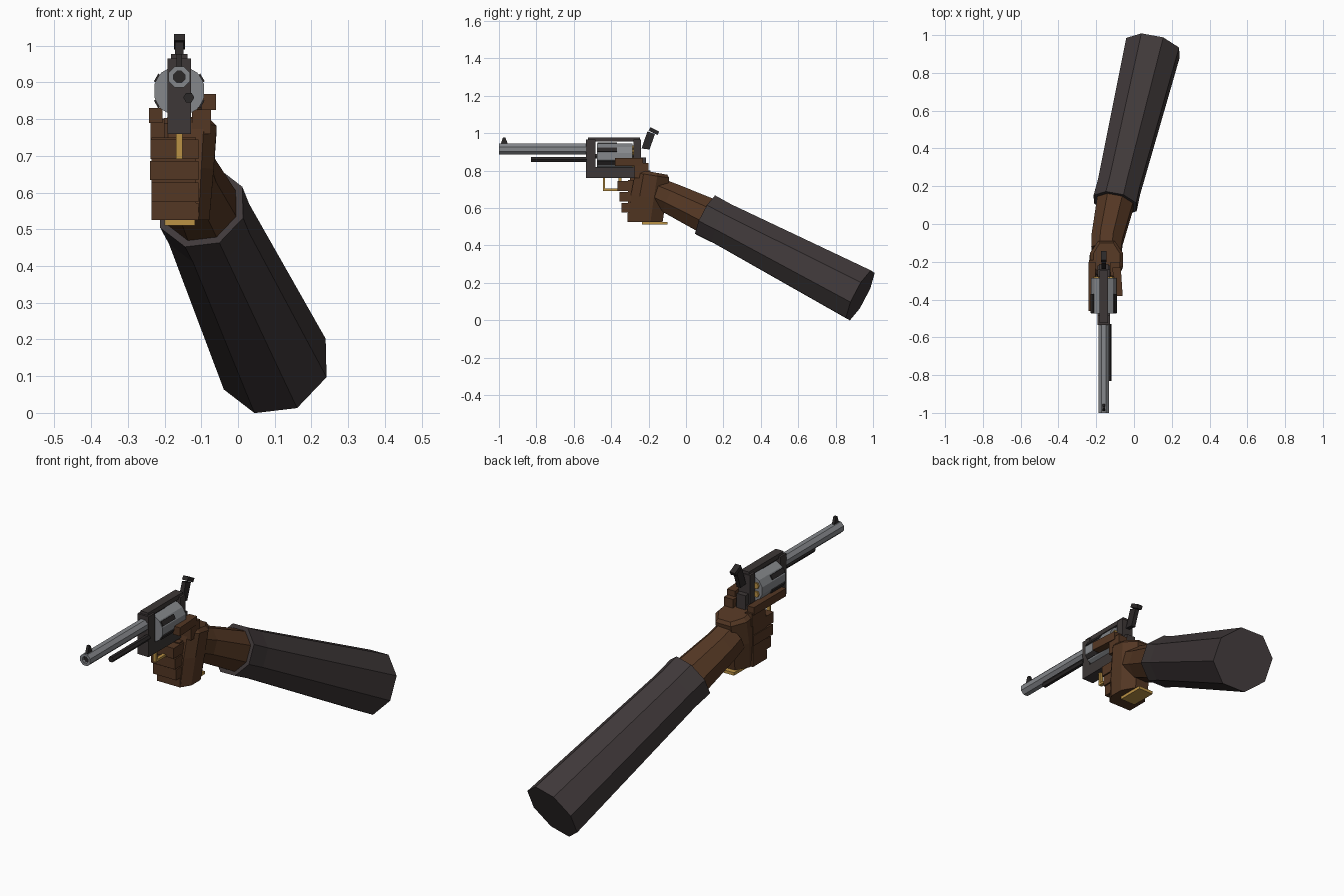
import bpy, bmesh, math
from mathutils import Vector, Matrix

if "Cube" in bpy.data.objects:
    bpy.data.objects.remove(bpy.data.objects["Cube"])

def material(name, rgb):
    m = bpy.data.materials.new(name)
    m.diffuse_color = (*rgb, 1)
    m.use_nodes = True
    m.node_tree.nodes["Principled BSDF"].inputs["Base Color"].default_value = m.diffuse_color
    return m

SKIN = material("brown skin", (0.088, 0.038, 0.017))
SLEEVE = material("charcoal sleeve", (0.050, 0.040, 0.041))
FRAME = material("dark frame metal", (0.047, 0.039, 0.038))
STEEL = material("grey steel", (0.235, 0.245, 0.26))
BLACK = material("black metal", (0.024, 0.021, 0.021))
BRASS = material("brass", (0.50, 0.29, 0.06))
CX = -0.16  # centre plane of the gun

def finish(name, bm, mat):
    bmesh.ops.recalc_face_normals(bm, faces=bm.faces)
    me = bpy.data.meshes.new(name)
    bm.to_mesh(me)
    bm.free()
    me.materials.append(mat)
    ob = bpy.data.objects.new(name, me)
    bpy.context.collection.objects.link(ob)
    return ob

def loft(name, rings, mat, closed=False):
    """Skin rings of points; cap the ends, or join last ring to first."""
    bm = bmesh.new()
    vs = [[bm.verts.new(p) for p in r] for r in rings]
    n = len(vs[0])
    pairs = list(zip(vs, vs[1:])) + ([(vs[-1], vs[0])] if closed else [])
    for a, b in pairs:
        for i in range(n):
            j = (i + 1) % n
            bm.faces.new((a[i], a[j], b[j], b[i]))
    if not closed:
        bm.faces.new(vs[0])
        bm.faces.new(vs[-1])
    return finish(name, bm, mat)

def box(name, x, y, z, mat):
    rings = [[(x[0], y[0], h), (x[1], y[0], h), (x[1], y[1], h), (x[0], y[1], h)] for h in z]
    return loft(name, rings, mat)

def ring_y(x, y, z, r, n, phase=0.0):
    return [(x + r * math.cos(phase + i * math.tau / n), y,
             z + r * math.sin(phase + i * math.tau / n)) for i in range(n)]

def rod(name, x, z, r, y0, y1, n, mat, phase=0.0):
    return loft(name, [ring_y(x, y, z, r, n, phase) for y in (y0, y1)], mat)

def side_profile(name, pts, half, mat):
    """Extrude a (y, z) outline across the gun's centre plane."""
    return loft(name, [[(CX + s * half, y, z) for y, z in pts] for s in (-1, 1)], mat)

# Barrel: hollow octagonal tube with a dark bore
BZ = 0.915
ph = math.pi / 8
loft("barrel", [ring_y(CX, -1.0, BZ, 0.031, 8, ph), ring_y(CX, -0.5, BZ, 0.031, 8, ph),
                ring_y(CX, -0.5, BZ, 0.017, 8, ph), ring_y(CX, -1.0, BZ, 0.017, 8, ph)], STEEL, True)
rod("bore", CX, BZ, 0.018, -0.985, -0.51, 8, BLACK, ph)
side_profile("front_sight", [(-0.992, 0.94), (-0.952, 0.94), (-0.966, 0.978), (-0.978, 0.978)], 0.007, BLACK)
rod("ejector_rod", -0.134, 0.859, 0.015, -0.83, -0.53, 6, BLACK)

# Frame around the cylinder window
W = (CX - 0.032, CX + 0.032)
box("frame_front", W, (-0.535, -0.485), (0.76, 0.965), FRAME)
box("frame_top_strap", (CX - 0.022, CX + 0.022), (-0.525, -0.245), (0.955, 0.978), FRAME)
box("frame_bottom", W, (-0.535, -0.22), (0.76, 0.818), FRAME)
box("frame_back", W, (-0.28, -0.24), (0.80, 0.965), FRAME)
box("frame_tang", (CX - 0.025, CX + 0.025), (-0.245, -0.213), (0.78, 0.87), FRAME)

# Cylinder with raised dark flutes and brass cartridges
CZ = 0.877
rod("cylinder", CX, CZ, 0.07, -0.475, -0.287, 12, STEEL, math.pi / 12)
for k in range(6):
    a = math.radians(30 + 60 * k)
    c, s = math.cos(a), math.sin(a)
    rings = []
    for y in (-0.472, -0.37):
        rings.append([(CX + c * r - s * t, y, CZ + s * r + c * t)
                      for r, t in ((0.055, -0.012), (0.073, -0.012), (0.073, 0.012), (0.055, 0.012))])
    loft("cylinder_flute", rings, BLACK)
    rod("cartridge", CX + c * 0.043, CZ + s * 0.043, 0.016, -0.30, -0.278, 6, BRASS)
rod("cylinder_pin", CX, CZ, 0.015, -0.49, -0.27, 6, FRAME)

# Hammer and its spur
side_profile("hammer", [(-0.238, 0.918), (-0.195, 0.913), (-0.166, 0.995), (-0.206, 1.01)], 0.011, BLACK)
side_profile("hammer_spur", [(-0.2, 1.015), (-0.153, 0.99), (-0.143, 1.008), (-0.19, 1.032)], 0.015, BLACK)

# Trigger guard, trigger and the butt plate
box("guard_front", (CX - 0.009, CX + 0.009), (-0.443, -0.432), (0.692, 0.765), BRASS)
box("guard_bottom", (CX - 0.009, CX + 0.009), (-0.443, -0.29), (0.692, 0.703), BRASS)
box("trigger", (CX - 0.006, CX + 0.006), (-0.36, -0.345), (0.71, 0.765), BRASS)
box("butt_plate", (-0.2, -0.117), (-0.235, -0.1), (0.511, 0.526), BRASS)

# Hand: leaning eight-sided palm
def palm(z, x0, x1, y0, y1, slope):
    cx, cy, hx, hy = (x0 + x1) / 2, (y0 + y1) / 2, (x1 - x0) / 2, (y1 - y0) / 2
    pts = ((-1, -.6), (-.5, -1), (.6, -1), (1, -.5), (1, .3), (.5, 1), (-.5, 1), (-1, .3))
    return [(cx + hx * u, cy + hy * v, z - slope * v) for u, v in pts]

loft("palm", [palm(0.526, -0.225, -0.078, -0.31, -0.125, 0.0),
              palm(0.66, -0.235, -0.066, -0.295, -0.105, 0.008),
              palm(0.775, -0.233, -0.058, -0.272, -0.09, 0.014),
              palm(0.792, -0.215, -0.075, -0.258, -0.1, 0.014)], SKIN)

# Three curled fingers below the guard, then the little finger
for nm, y, z, xs in (("middle_finger", -0.365, (0.692, 0.745), (-0.238, -0.107)),
                     ("ring_finger", -0.355, (0.634, 0.686), (-0.24, -0.107)),
                     ("little_finger", -0.345, (0.575, 0.628), (-0.236, -0.107)),
                     ("finger_base", -0.312, (0.526, 0.572), (-0.236, -0.107))):
    box(nm, xs, (y, -0.2), z, SKIN)
box("knuckles", (-0.236, -0.115), (-0.31, -0.2), (0.53, 0.75), SKIN)

# Pointing finger along the left side and thumb along the right
box("index_finger", (-0.242, -0.205), (-0.46, -0.2), (0.79, 0.83), SKIN)
box("index_knuckle", (-0.238, -0.2), (-0.3, -0.19), (0.735, 0.8), SKIN)
loft("thumb", [[(x, y, z) for x, z in ((x0, 0.825), (x1, 0.825), (x1, 0.868), (x0, 0.868))]
               for x0, x1, y in ((-0.1, -0.06, -0.38), (-0.115, -0.07, -0.23))], SKIN)
box("thumb_base", (-0.125, -0.073), (-0.275, -0.2), (0.76, 0.84), SKIN)

# Forearm and sleeve share one slanted axis
A, B = Vector((-0.1, 0.11, 0.56)), Vector((0.1, 0.932, 0.133))
D = (B - A).normalized()
U = D.cross(Vector((0, 0, 1))).normalized()
V = U.cross(D)

def arm_ring(centre, r):
    return [centre + r * (math.cos(a) * U + math.sin(a) * V)
            for a in (math.radians(30 + 45 * i) for i in range(8))]

loft("forearm", [arm_ring(Vector((-0.148, -0.15, 0.68)), 0.086),
                 arm_ring(Vector((-0.142, -0.08, 0.65)), 0.090),
                 arm_ring(A + D * 0.03, 0.106)], SKIN)
loft("sleeve", [arm_ring(A + D * 0.06, 0.104), arm_ring(A, 0.104), arm_ring(A, 0.125),
                arm_ring(A + D * 0.1, 0.122), arm_ring(B, 0.155)], SLEEVE)
